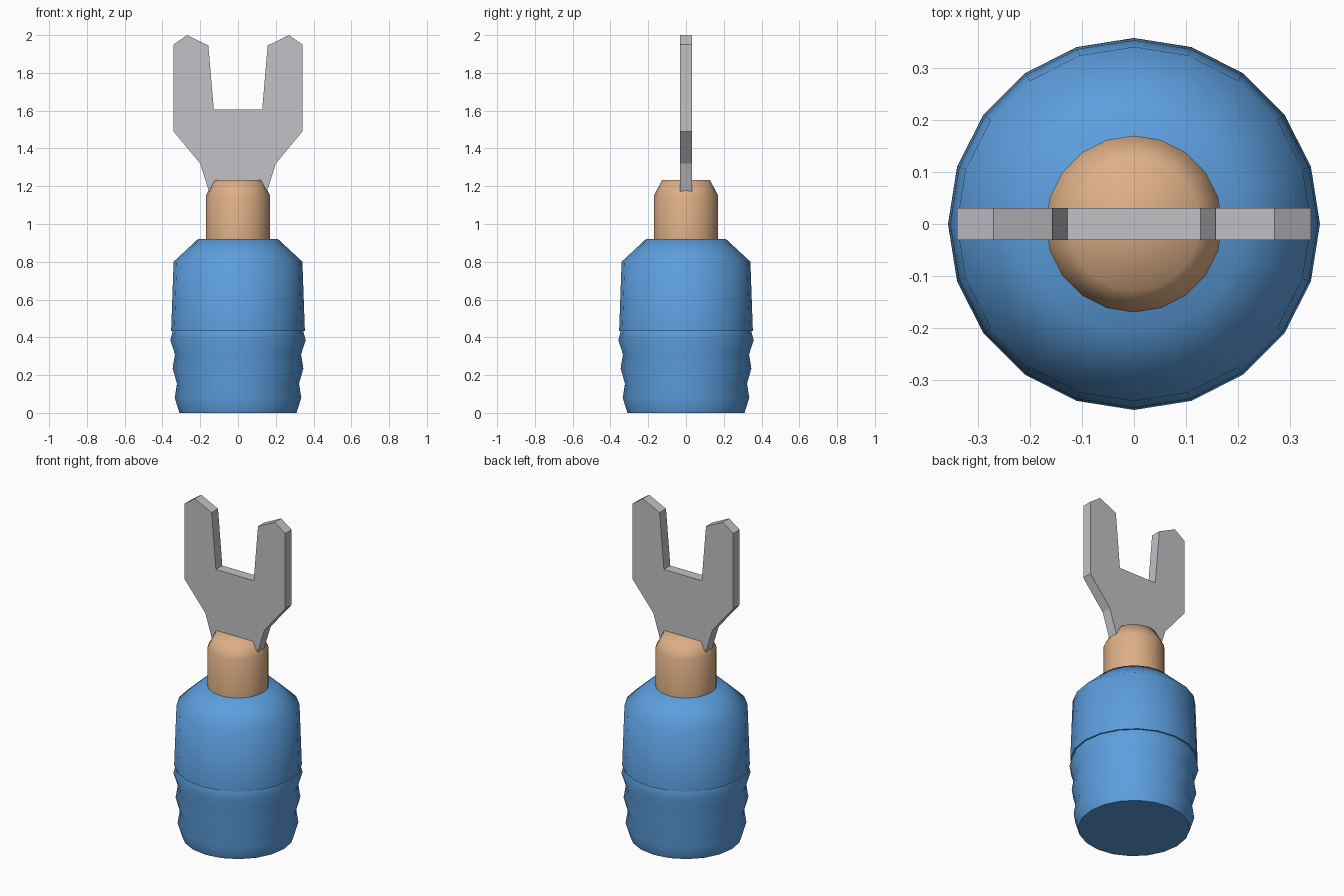
import bpy, bmesh, math

if "Cube" in bpy.data.objects:
    bpy.data.objects.remove(bpy.data.objects["Cube"])

SIDES = 20


def material(name, rgb):
    m = bpy.data.materials.new(name)
    m.diffuse_color = (*rgb, 1)
    m.use_nodes = True
    m.node_tree.nodes["Principled BSDF"].inputs["Base Color"].default_value = m.diffuse_color
    return m


blue = material("blue plastic", (0.107, 0.342, 0.73))
copper = material("copper", (0.73, 0.43, 0.24))
steel = material("grey metal", (0.54, 0.54, 0.57))


def finish(bm, name, mat, smooth):
    bmesh.ops.recalc_face_normals(bm, faces=bm.faces)
    mesh = bpy.data.meshes.new(name)
    bm.to_mesh(mesh)
    bm.free()
    mesh.materials.append(mat)
    ob = bpy.data.objects.new(name, mesh)
    bpy.context.collection.objects.link(ob)
    if smooth:
        bpy.ops.object.select_all(action='DESELECT')
        ob.select_set(True)
        bpy.context.view_layer.objects.active = ob
        bpy.ops.object.shade_smooth_by_angle(angle=math.radians(65))
    return ob


def lathe(name, profile, mat):
    """Closed round part from (radius, height) points."""
    bm = bmesh.new()
    rings = []
    for r, z in profile:
        rings.append([bm.verts.new((r * math.cos(a), r * math.sin(a), z))
                      for a in (2 * math.pi * i / SIDES for i in range(SIDES))])
    for lo, hi in zip(rings, rings[1:]):
        for i in range(SIDES):
            j = (i + 1) % SIDES
            bm.faces.new((lo[i], lo[j], hi[j], hi[i]))
    bm.faces.new(rings[0][::-1])
    bm.faces.new(rings[-1])
    return finish(bm, name, mat, True)


# ribbed grip at the bottom
lathe("ribbed_grip", [(0.31, 0), (0.335, 0.08), (0.323, 0.155), (0.346, 0.235),
                      (0.334, 0.31), (0.358, 0.385), (0.345, 0.436)], blue)

# smooth sleeve with sloped shoulder
lathe("sleeve", [(0.354, 0.434), (0.341, 0.80), (0.212, 0.92)], blue)

# copper barrel
lathe("barrel", [(0.17, 0.90), (0.17, 1.15), (0.127, 1.233)], copper)

# flat fork: half outline mirrored, then extruded
half = [(0.128, 1.605), (0.157, 1.945), (0.27, 2.0), (0.341, 1.95),
        (0.341, 1.49), (0.20, 1.32), (0.10, 1.0)]
outline = half + [(-x, z) for x, z in reversed(half)]
bm = bmesh.new()
face = bm.faces.new([bm.verts.new((x, -0.031, z)) for x, z in outline])
ext = bmesh.ops.extrude_face_region(bm, geom=[face])
moved = [v for v in ext["geom"] if isinstance(v, bmesh.types.BMVert)]
bmesh.ops.translate(bm, vec=(0, 0.062, 0), verts=moved)
finish(bm, "fork", steel, False)
